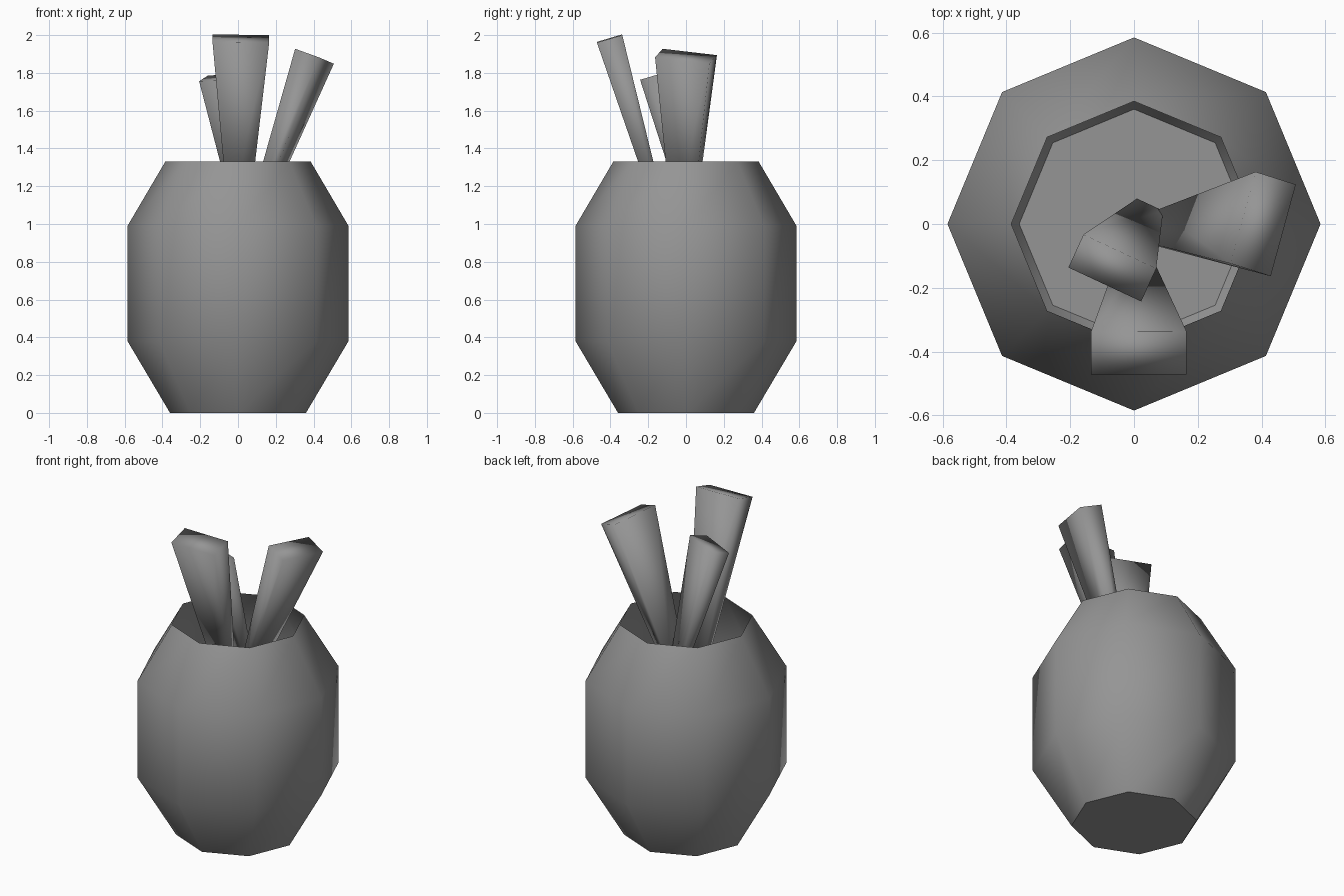
import bpy
import bmesh
import math
from mathutils import Vector

cube = bpy.data.objects.get("Cube")
if cube:
    bpy.data.objects.remove(cube, do_unlink=True)

# Single clay grey material
GREY = (0.30, 0.30, 0.30, 1.0)
grey = bpy.data.materials.new("clay_grey")
grey.use_nodes = True
grey.diffuse_color = GREY
shader = grey.node_tree.nodes["Principled BSDF"]
shader.inputs["Base Color"].default_value = GREY
shader.inputs["Roughness"].default_value = 0.8


def finish(bm, name):
    """Smooth-shade the mesh and add it to the scene."""
    for face in bm.faces:
        face.smooth = True
    mesh = bpy.data.meshes.new(name)
    bm.to_mesh(mesh)
    bm.free()
    mesh.materials.append(grey)
    obj = bpy.data.objects.new(name, mesh)
    bpy.context.scene.collection.objects.link(obj)
    return obj


def bridge(bm, lower, upper):
    """Join two closed rings of vertices with quads."""
    count = len(lower)
    for i in range(count):
        j = (i + 1) % count
        bm.faces.new((lower[i], lower[j], upper[j], upper[i]))


# Open eight-sided vase, turned from a profile of radius and height
def make_vase(profile, sides=8):
    bm = bmesh.new()
    rings = []
    for radius, z in profile:
        angles = [math.tau * i / sides for i in range(sides)]
        rings.append([bm.verts.new((radius * math.cos(a), radius * math.sin(a), z))
                      for a in angles])
    for lower, upper in zip(rings, rings[1:]):
        bridge(bm, lower, upper)
    floor = bm.faces.new(reversed(rings[0]))
    for edge in floor.edges:
        edge.smooth = False
    return finish(bm, "vase")


make_vase([(0.36, 0), (0.585, 0.38), (0.585, 0.99), (0.385, 1.33)])


# Tapered rectangular stalk, narrow at the base and wide at the top
def make_stalk(name, base, top, wide_direction, size=1.0):
    base, top = Vector(base), Vector(top)
    axis = (top - base).normalized()
    wide = Vector(wide_direction)
    wide = (wide - axis * wide.dot(axis)).normalized()
    thin = axis.cross(wide)
    bm = bmesh.new()
    rings = []
    for centre, scale in ((base, 0.36 * size), (top, size)):
        rings.append([bm.verts.new(centre + wide * u * 0.15 * scale
                                   + thin * v * 0.07 * scale)
                      for u, v in ((-1, -1), (1, -1), (1, 1), (-1, 1))])
    bridge(bm, *rings)
    bm.faces.new(reversed(rings[0]))
    bm.faces.new(rings[1])
    return finish(bm, name)


make_stalk("front_stalk", (0.003, -0.13, 1.05), (0.015, -0.405, 1.982), (1, 0, 0))
make_stalk("left_stalk", (0.08, -0.015, 1.0), (0.405, 0, 1.888), (0.09, 0.285, 0))
make_stalk("middle_stalk", (0.042, 0.042, 1.0), (-0.068, -0.138, 1.775),
           (0.23, -0.105, 0), 0.84)
